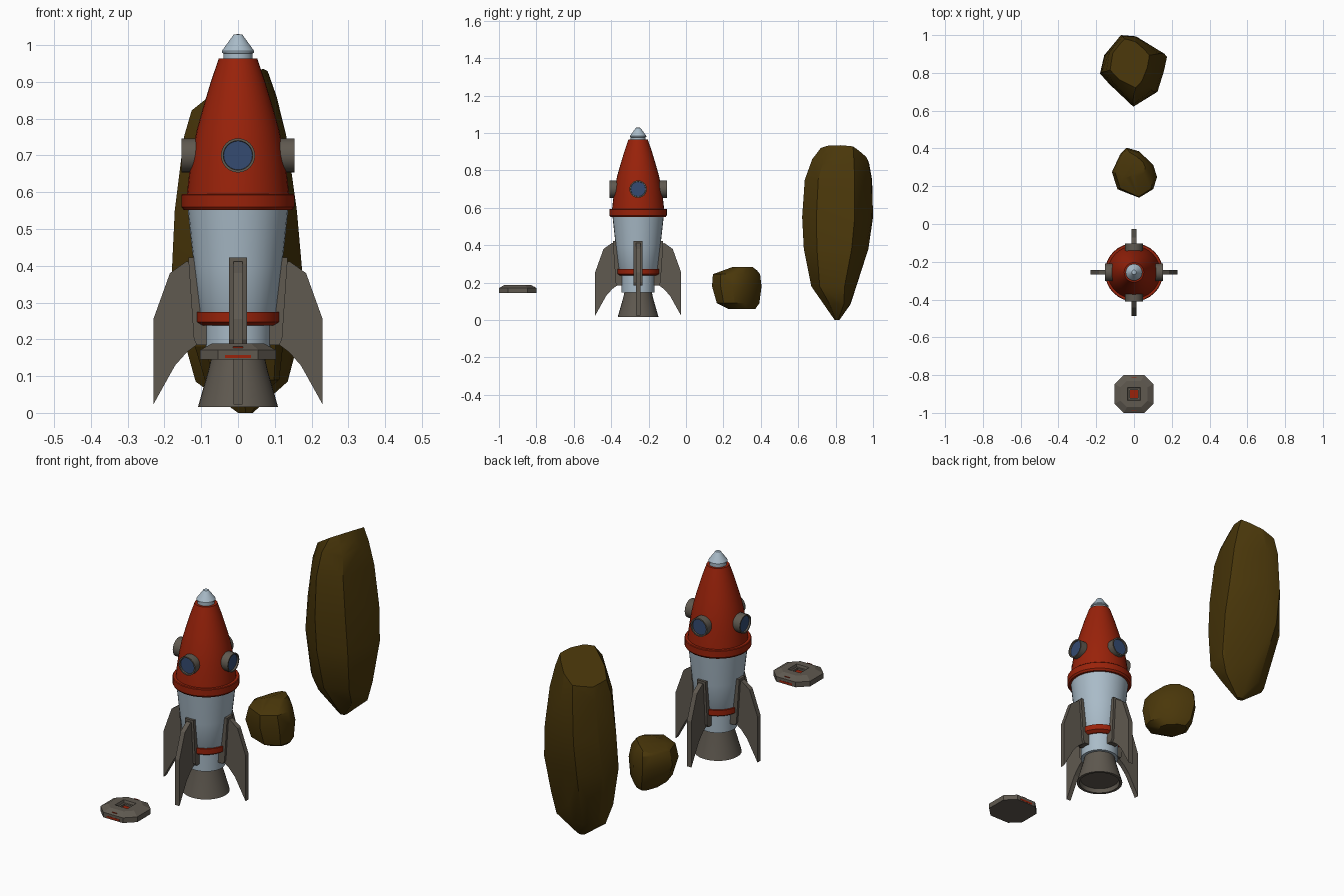
import bpy, bmesh, math, random
from mathutils import Matrix, Vector

if "Cube" in bpy.data.objects:
    bpy.data.objects.remove(bpy.data.objects["Cube"])

random.seed(4)
CY = -0.256          # rocket axis position in y


def mat(name, r, g, b):
    m = bpy.data.materials.new(name)
    m.diffuse_color = (r, g, b, 1)
    m.use_nodes = True
    m.node_tree.nodes["Principled BSDF"].inputs["Base Color"].default_value = m.diffuse_color
    return m


RED = mat("red paint", 0.32, 0.016, 0.003)
SILVER = mat("pale silver", 0.40, 0.50, 0.58)
GRAY = mat("warm gray metal", 0.115, 0.10, 0.08)
GLASS = mat("blue glass", 0.035, 0.07, 0.165)
ROCK = mat("brown rock", 0.068, 0.038, 0.003)


def finish(name, bm, mats, angle=None):
    bmesh.ops.recalc_face_normals(bm, faces=bm.faces)
    me = bpy.data.meshes.new(name)
    bm.to_mesh(me)
    bm.free()
    for m in mats:
        me.materials.append(m)
    if angle:
        me.polygons.foreach_set("use_smooth", [True] * len(me.polygons))
        me.set_sharp_from_angle(angle=math.radians(angle))
    ob = bpy.data.objects.new(name, me)
    bpy.context.collection.objects.link(ob)
    return ob


def lathe(name, profile, mats, matrix=None, n=32, rule=None):
    """Spin an (r, z) profile; end radii of 0 close the shape."""
    bm = bmesh.new()
    rings = []
    for r, z in profile:
        if r == 0:
            rings.append([bm.verts.new((0, 0, z))])
        else:
            rings.append([bm.verts.new((r * math.cos(2 * math.pi * i / n),
                                        r * math.sin(2 * math.pi * i / n), z)) for i in range(n)])
    for k, (a, b) in enumerate(zip(rings, rings[1:])):
        for i in range(n):
            j = (i + 1) % n
            vs = [a[i % len(a)], a[j % len(a)], b[j % len(b)], b[i % len(b)]]
            f = bm.faces.new(list(dict.fromkeys(vs)))
            f.material_index = rule(k) if rule else 0
    bm.transform(matrix or Matrix.Translation((0, CY, 0)))
    return finish(name, bm, mats, 30)


def plate(name, points, thick, m, matrix):
    """Extrude an outline in the local xz plane to a centred thickness."""
    bm = bmesh.new()
    f = bm.faces.new([bm.verts.new((x, -thick / 2, z)) for x, z in points])
    ext = bmesh.ops.extrude_face_region(bm, geom=[f])["geom"]
    bmesh.ops.translate(bm, vec=(0, thick, 0),
                        verts=[v for v in ext if isinstance(v, bmesh.types.BMVert)])
    bm.transform(matrix)
    return finish(name, bm, [m])


# rocket body, from the tip down
lathe("nose_tip", [(0, 1.03), (0.012, 1.028), (0.044, 0.984), (0.044, 0.979),
                   (0.040, 0.977), (0.040, 0.955), (0, 0.955)], [SILVER])
lathe("cabin", [(0, 0.964), (0.052, 0.964), (0.074, 0.90), (0.095, 0.83), (0.112, 0.77),
                (0.124, 0.71), (0.133, 0.65), (0.139, 0.595), (0.151, 0.595), (0.154, 0.592),
                (0.154, 0.56), (0.147, 0.551), (0, 0.551)], [RED])
lathe("hull", [(0, 0.555), (0.137, 0.555), (0.129, 0.48), (0.120, 0.40), (0.104, 0.26),
               (0.090, 0.24), (0.088, 0.148), (0, 0.148)], [SILVER])
lathe("hull_ring", [(0.08, 0.274), (0.114, 0.274), (0.114, 0.247), (0.100, 0.238),
                    (0.08, 0.238)], [RED])
lathe("nozzle", [(0, 0.150), (0.073, 0.150), (0.080, 0.118), (0.109, 0.016), (0.096, 0.016),
                 (0.091, 0.036), (0, 0.036)], [GRAY])

# four portholes and four fins
fin = [(0.10, 0.40), (0.14, 0.412), (0.185, 0.38), (0.23, 0.255), (0.23, 0.023),
       (0.171, 0.129), (0.139, 0.165), (0.085, 0.205)]
root = [(0.10, 0.422), (0.134, 0.422), (0.134, 0.405), (0.120, 0.20), (0.112, 0.185), (0.08, 0.185)]
for i, side in enumerate(("right", "back", "left", "front")):
    turn = Matrix.Translation((0, CY, 0)) @ Matrix.Rotation(i * math.pi / 2, 4, 'Z')
    plate("fin_" + side, fin, 0.024, GRAY, turn)
    plate("fin_root_" + side, root, 0.048, GRAY, turn)
    out = turn @ Matrix.Translation((0, 0, 0.70)) @ Matrix.Rotation(math.pi / 2, 4, 'Y')
    lathe("porthole_" + side, [(0, 0.09), (0.0465, 0.09), (0.0465, 0.154), (0.040, 0.154),
                               (0.039, 0.146), (0, 0.146)], [GRAY, GLASS], out, 24,
          lambda k: 1 if k == 4 else 0)

# landing pad: chamfered octagon with a stepped top recess
bm = bmesh.new()


def octagon(h, c, z):
    pts = [(h, -c), (h, c), (c, h), (-c, h), (-h, c), (-h, -c), (-c, -h), (c, -h)]
    return [bm.verts.new((x * 1.03, y - 0.9, z)) for x, y in pts]


def square(h, z):
    return [bm.verts.new((x * h, y * h - 0.9, z)) for x, y in ((1, 1), (-1, 1), (-1, -1), (1, -1))]


loops = [octagon(0.1, 0.053, 0.145), octagon(0.1, 0.053, 0.171), octagon(0.07, 0.036, 0.188)]
for a, b in zip(loops, loops[1:]):
    for i in range(8):
        bm.faces.new((a[i], a[(i + 1) % 8], b[(i + 1) % 8], b[i]))
bm.faces.new(loops[0])
sq = [square(0.035, 0.188), square(0.031, 0.176), square(0.021, 0.176), square(0.020, 0.168)]
top = loops[2]
for q in range(4):
    a, b = top[2 * q + 1], top[(2 * q + 2) % 8]
    bm.faces.new((a, b, sq[0][q]))
    bm.faces.new((b, top[(2 * q + 3) % 8], sq[0][(q + 1) % 4], sq[0][q]))
for a, b in zip(sq, sq[1:]):
    for i in range(4):
        bm.faces.new((a[i], a[(i + 1) % 4], b[(i + 1) % 4], b[i]))
bm.faces.new(sq[-1]).material_index = 1
finish("landing_pad", bm, [GRAY, RED])

# red strips on the pad's front and back
for s, side in ((-1, "front"), (1, "back")):
    plate("pad_strip_" + side, [(-0.035, 0.149), (0.035, 0.149), (0.035, 0.158), (-0.035, 0.158)],
          0.003, RED, Matrix.Translation((0, -0.9 + s * 0.0995, 0)))
    plate("pad_light_" + side, [(-0.014, 0.174), (0.014, 0.174), (0.014, 0.180), (-0.014, 0.180)],
          0.002, RED, Matrix.Translation((0, -0.9 + s * 0.089, 0)))


def rock(name, outline, levels, cuts=()):
    """Hull of one outline fitted to the (z, xmin, xmax, ymin, ymax) of each level, then plane cuts."""
    xs, ys = [p[0] for p in outline], [p[1] for p in outline]
    pts = []
    for z, x0, x1, y0, y1 in levels:
        mid = Vector(((x0 + x1) / 2, (y0 + y1) / 2, z))
        for x, y in outline:
            u = (x - min(xs)) / (max(xs) - min(xs))
            v = (y - min(ys)) / (max(ys) - min(ys))
            p = Vector((x0 + u * (x1 - x0), y0 + v * (y1 - y0), z))
            edge = u in (0, 1) or v in (0, 1)
            pts.append(p.lerp(mid, 0 if edge else random.uniform(0, 0.08)))
    for cut in [None, *cuts]:
        bm = bmesh.new()
        for p in pts:
            bm.verts.new(p)
        bmesh.ops.convex_hull(bm, input=bm.verts)
        if cut:
            bmesh.ops.bisect_plane(bm, geom=bm.verts[:] + bm.edges[:] + bm.faces[:],
                                   plane_co=cut[0], plane_no=cut[1], clear_outer=True)
        pts = [v.co.copy() for v in bm.verts if v.link_faces]
        bm.free()
    bm = bmesh.new()
    for p in pts:
        bm.verts.new(p)
    bmesh.ops.convex_hull(bm, input=bm.verts)
    bmesh.ops.delete(bm, geom=[v for v in bm.verts if not v.link_faces], context='VERTS')
    return finish(name, bm, [ROCK], 28)


rock("tall_rock",
     [(-.07, 1.0), (.016, .998), (.175, .905), (.17, .825), (.133, .70), (0, .633),
      (-.138, .745), (-.18, .81), (-.16, .915)],
     [(0.0, .0, .04, .795, .82), (.085, -.115, .135, .74, .88), (.18, -.142, .16, .67, .91),
      (.38, -.18, .175, .63, .975), (.55, -.172, .16, .621, 1.0), (.75, -.147, .132, .635, .995),
      (.86, -.115, .105, .675, .975), (.945, -.05, .075, .74, .945)],
     [((.07, .84, .932), (-.498, .169, .85)), ((.078, .84, .93), (.834, -.358, .415))])
rock("small_rock",
     [(-.04, .404), (.027, .388), (.106, .319), (.122, .255), (.106, .19), (.027, .149),
      (-.09, .19), (-.117, .28), (-.08, .378)],
     [(.058, -.05, .075, .23, .37), (.09, -.09, .112, .165, .392), (.18, -.117, .122, .139, .404),
      (.245, -.10, .105, .144, .396), (.284, -.05, .06, .25, .365)],
     [((.0, .3, .283), (-.35, .10, .93))])
